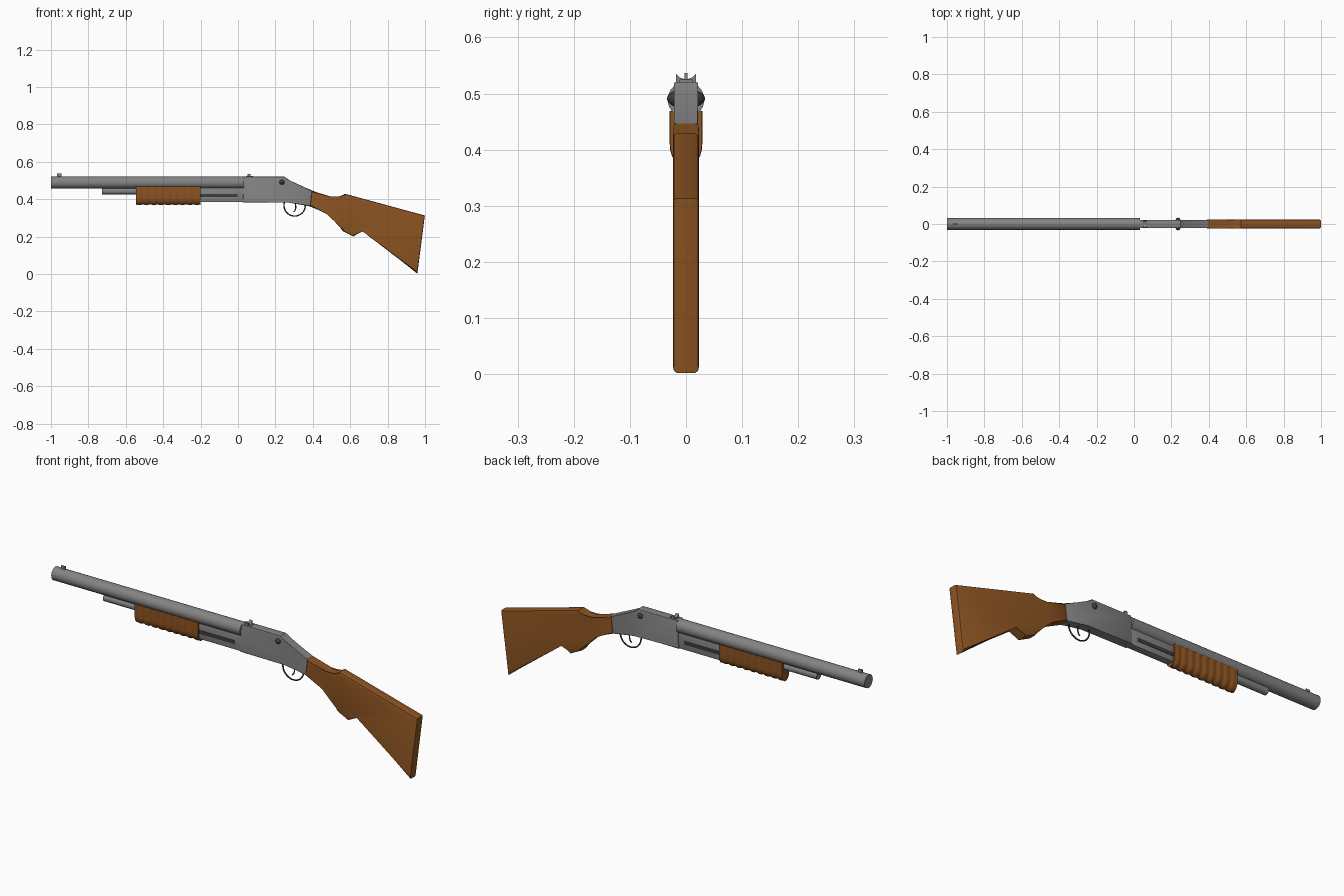
import bpy, bmesh, math
from mathutils import Matrix

if "Cube" in bpy.data.objects:
    bpy.data.objects.remove(bpy.data.objects["Cube"])


def material(name, rgb):
    m = bpy.data.materials.new(name)
    m.diffuse_color = (*rgb, 1)
    m.use_nodes = True
    m.node_tree.nodes["Principled BSDF"].inputs["Base Color"].default_value = m.diffuse_color
    return m


STEEL = material("grey_steel", (0.23, 0.23, 0.23))
WOOD = material("brown_wood", (0.27, 0.09, 0.016))
DARK = material("dark_metal", (0.045, 0.045, 0.045))


def finish(bm, name, mat, smooth=True):
    bmesh.ops.recalc_face_normals(bm, faces=bm.faces)
    me = bpy.data.meshes.new(name)
    bm.to_mesh(me)
    bm.free()
    me.materials.append(mat)
    ob = bpy.data.objects.new(name, me)
    bpy.context.collection.objects.link(ob)
    if smooth:
        bpy.ops.object.select_all(action='DESELECT')
        ob.select_set(True)
        bpy.context.view_layer.objects.active = ob
        bpy.ops.object.shade_smooth_by_angle(angle=math.radians(35))
    return ob


def prism(name, profile, half, mat, bevel=0.0):
    """Side profile in x,z extruded across y, with rounded rims."""
    bm = bmesh.new()
    sides = [[bm.verts.new((x, y, z)) for x, z in profile] for y in (-half, half)]
    for s in sides:
        bm.faces.new(s)
    n = len(profile)
    for i in range(n):
        j = (i + 1) % n
        bm.faces.new((sides[0][i], sides[0][j], sides[1][j], sides[1][i]))
    if bevel:
        rims = [e for e in bm.edges if abs(e.verts[0].co.y - e.verts[1].co.y) < 1e-6]
        bmesh.ops.bevel(bm, geom=rims, offset=bevel, segments=2, profile=0.5,
                        affect='EDGES')
    return finish(bm, name, mat)


def box(name, x0, x1, half, z0, z1, mat, bevel=0.0):
    return prism(name, [(x0, z0), (x1, z0), (x1, z1), (x0, z1)], half, mat, bevel)


def tube(name, x0, x1, z, r, mat):
    bm = bmesh.new()
    bmesh.ops.create_cone(
        bm, cap_ends=True, segments=32, radius1=r, radius2=r, depth=x1 - x0,
        matrix=Matrix.Translation(((x0 + x1) / 2, 0, z)) @ Matrix.Rotation(math.pi / 2, 4, 'Y'))
    return finish(bm, name, mat)


def wire(name, pts, r, mat):
    """Thin bent rod through points in the x,z plane."""
    cu = bpy.data.curves.new(name, 'CURVE')
    cu.dimensions = '3D'
    cu.bevel_depth = r
    cu.bevel_resolution = 2
    cu.use_fill_caps = True
    sp = cu.splines.new('POLY')
    sp.points.add(len(pts) - 1)
    for p, (x, z) in zip(sp.points, pts):
        p.co = (x, 0, z, 1)
    cu.materials.append(mat)
    ob = bpy.data.objects.new(name, cu)
    bpy.context.collection.objects.link(ob)
    return ob


# Barrel and magazine tube
tube("barrel", -1.0, 0.032, 0.489, 0.0325, STEEL)
tube("magazine_tube", -0.727, 0.03, 0.443, 0.018, STEEL)

# Slide rail housing with a dark slot on each side
box("slide_housing", -0.25, 0.035, 0.018, 0.384, 0.462, STEEL, 0.003)
for side, y in (("front", -0.0175), ("back", 0.0175)):
    slot = box("slot_" + side, -0.21, -0.003, 0.002, 0.411, 0.429, DARK)
    slot.location.y = y

# Receiver and stock
prism("receiver", [(0.026, 0.382), (0.27, 0.386), (0.386, 0.361), (0.396, 0.447),
                   (0.275, 0.497), (0.248, 0.521), (0.032, 0.521)], 0.0215, STEEL, 0.004)
prism("stock", [(0.385, 0.361), (0.48, 0.326), (0.525, 0.282), (0.56, 0.23),
                (0.618, 0.201), (0.667, 0.236), (0.959, 0.002), (0.999, 0.313),
                (0.572, 0.429), (0.54, 0.407), (0.496, 0.407), (0.394, 0.447)],
      0.0235, WOOD, 0.007)

# Ribbed fore grip: U-shaped sections lofted along x
bm = bmesh.new()
rings, ribs, steps = [], 9, 6
for i in range(ribs * steps + 1):
    x = -0.546 + 0.346 * i / (ribs * steps)
    d = 0.005 * abs(math.cos(math.pi * i / steps)) ** 3
    if i in (0, ribs * steps):
        d = 0.001
    section = [(-0.029 + d * 0.5, 0.469)]
    for k in range(13):
        a = math.pi + math.pi * k / 12
        section.append(((0.029 - d * 0.6) * math.cos(a), 0.41 + (0.042 - d) * math.sin(a)))
    section.append((0.029 - d * 0.5, 0.469))
    rings.append([bm.verts.new((x, y, z)) for y, z in section])
for a, b in zip(rings, rings[1:]):
    for k in range(len(a)):
        j = (k + 1) % len(a)
        bm.faces.new((a[k], a[j], b[j], b[k]))
bm.faces.new(rings[0])
bm.faces.new(rings[-1])
finish(bm, "fore_grip", WOOD)

# Domed cross pin through the receiver
bm = bmesh.new()
bmesh.ops.create_uvsphere(bm, u_segments=20, v_segments=12, radius=1)
bmesh.ops.transform(bm, verts=bm.verts, matrix=Matrix.Translation((0.235, 0, 0.491))
                    @ Matrix.Diagonal((0.0175, 0.034, 0.0175, 1)))
finish(bm, "cross_pin", DARK)

# Trigger guard and trigger
wire("trigger_guard", [(0.303 + 0.057 * math.cos(a), 0.367 + 0.057 * math.sin(a))
                       for a in [math.radians(165 + 212 * k / 28) for k in range(29)]],
     0.0035, DARK)
wire("trigger", [(0.303, 0.385), (0.309, 0.365), (0.309, 0.352), (0.305, 0.341),
                 (0.298, 0.333)], 0.003, DARK)

# Front post sight
box("front_sight", -0.967, -0.945, 0.003, 0.515, 0.537, STEEL)

# Rear sight: notched leaf on a low base
box("rear_sight_base", 0.045, 0.08, 0.012, 0.518, 0.525, STEEL)
bm = bmesh.new()
outline = [(-0.018, 0.517), (0.018, 0.517), (0.018, 0.535), (0.01, 0.528),
           (0, 0.525), (-0.01, 0.528), (-0.018, 0.535)]
ends = [[bm.verts.new((x, y, z)) for y, z in outline] for x in (0.052, 0.068)]
for e in ends:
    bm.faces.new(e)
for k in range(len(outline)):
    j = (k + 1) % len(outline)
    bm.faces.new((ends[0][k], ends[0][j], ends[1][j], ends[1][k]))
finish(bm, "rear_sight", STEEL, smooth=False)
